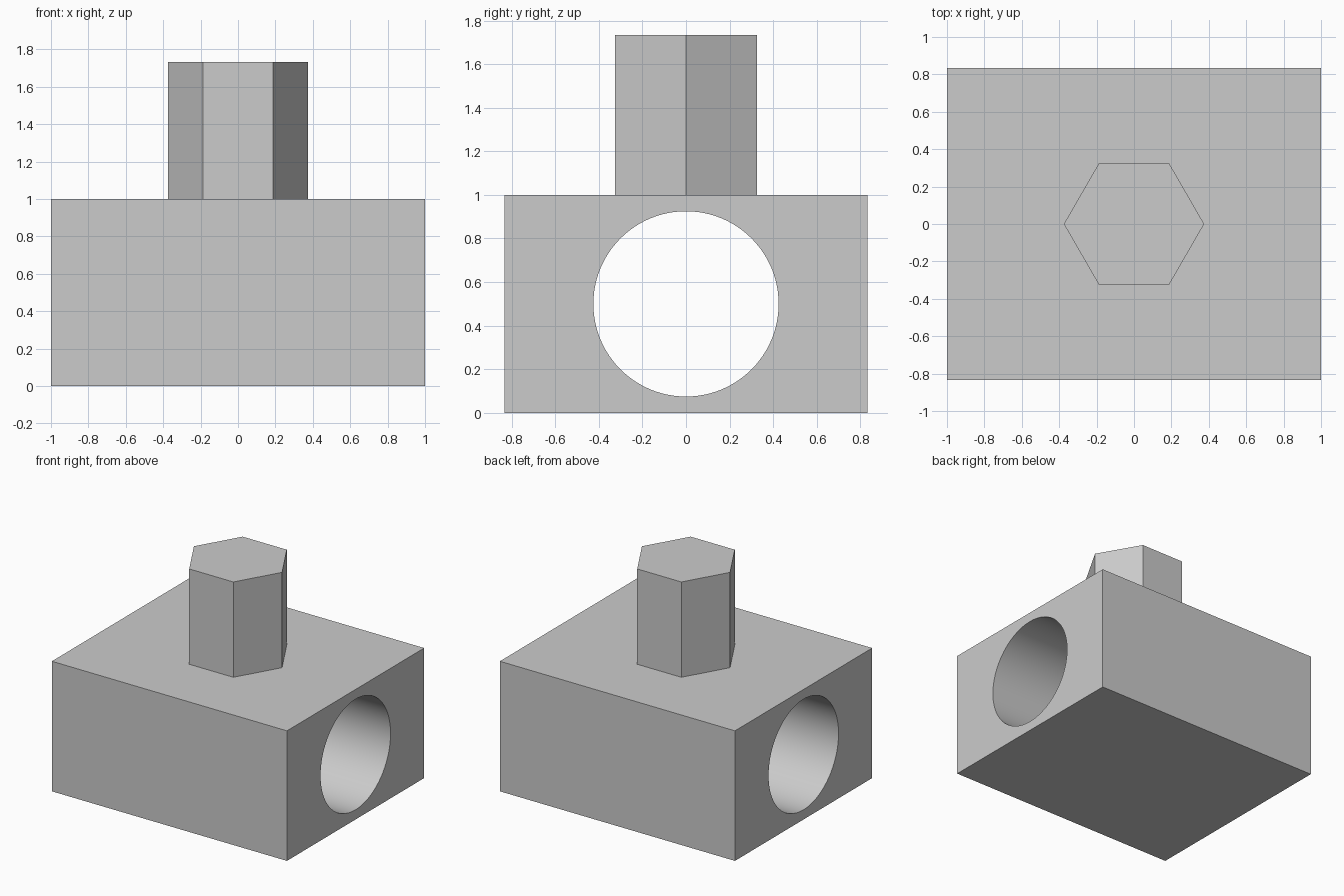
import bpy
import math

old = bpy.data.objects.get("Cube")
if old:
    bpy.data.objects.remove(old, do_unlink=True)

# One plain grey for the whole model
grey = bpy.data.materials.new("plain grey")
grey.use_nodes = True
colour = (0.6, 0.6, 0.6, 1)
grey.diffuse_color = colour
grey.node_tree.nodes["Principled BSDF"].inputs["Base Color"].default_value = colour

LENGTH, DEPTH, HEIGHT = 2.0, 1.667, 1.0
BORE_RADIUS = 0.425
POST_RADIUS, POST_TOP = 0.375, 1.733


def prism(name, sides, radius, bottom, top):
    """Upright prism with a corner pointing along +x."""
    ring = [(radius * math.cos(math.tau * i / sides), radius * math.sin(math.tau * i / sides))
            for i in range(sides)]
    verts = [(x, y, z) for z in (bottom, top) for x, y in ring]
    faces = [tuple(reversed(range(sides))), tuple(range(sides, 2 * sides))]
    for i in range(sides):
        j = (i + 1) % sides
        faces.append((i, j, j + sides, i + sides))
    mesh = bpy.data.meshes.new(name)
    mesh.from_pydata(verts, [], faces)
    mesh.materials.append(grey)
    obj = bpy.data.objects.new(name, mesh)
    bpy.context.collection.objects.link(obj)
    return obj


# Rectangular block
bpy.ops.mesh.primitive_cube_add(size=1, location=(0, 0, HEIGHT / 2))
block = bpy.context.object
block.name = "block"
block.scale = (LENGTH, DEPTH, HEIGHT)
bpy.ops.object.transform_apply(location=False, rotation=False, scale=True)
block.data.materials.append(grey)

# Round bore running through the block from side to side
cutter = prism("bore_cutter", 96, BORE_RADIUS, -LENGTH, LENGTH)
cutter.rotation_euler.y = math.pi / 2
cutter.location.z = HEIGHT / 2
cutter.hide_render = True
bore = block.modifiers.new("bore", "BOOLEAN")
bore.operation = "DIFFERENCE"
bore.solver = "EXACT"
bore.object = cutter
bpy.context.view_layer.update()
bpy.ops.object.modifier_apply(modifier=bore.name)
bpy.data.objects.remove(cutter, do_unlink=True)
bpy.ops.object.shade_smooth_by_angle(angle=math.radians(30))

# Hexagonal post standing on the block
prism("hexagonal_post", 6, POST_RADIUS, HEIGHT, POST_TOP)
